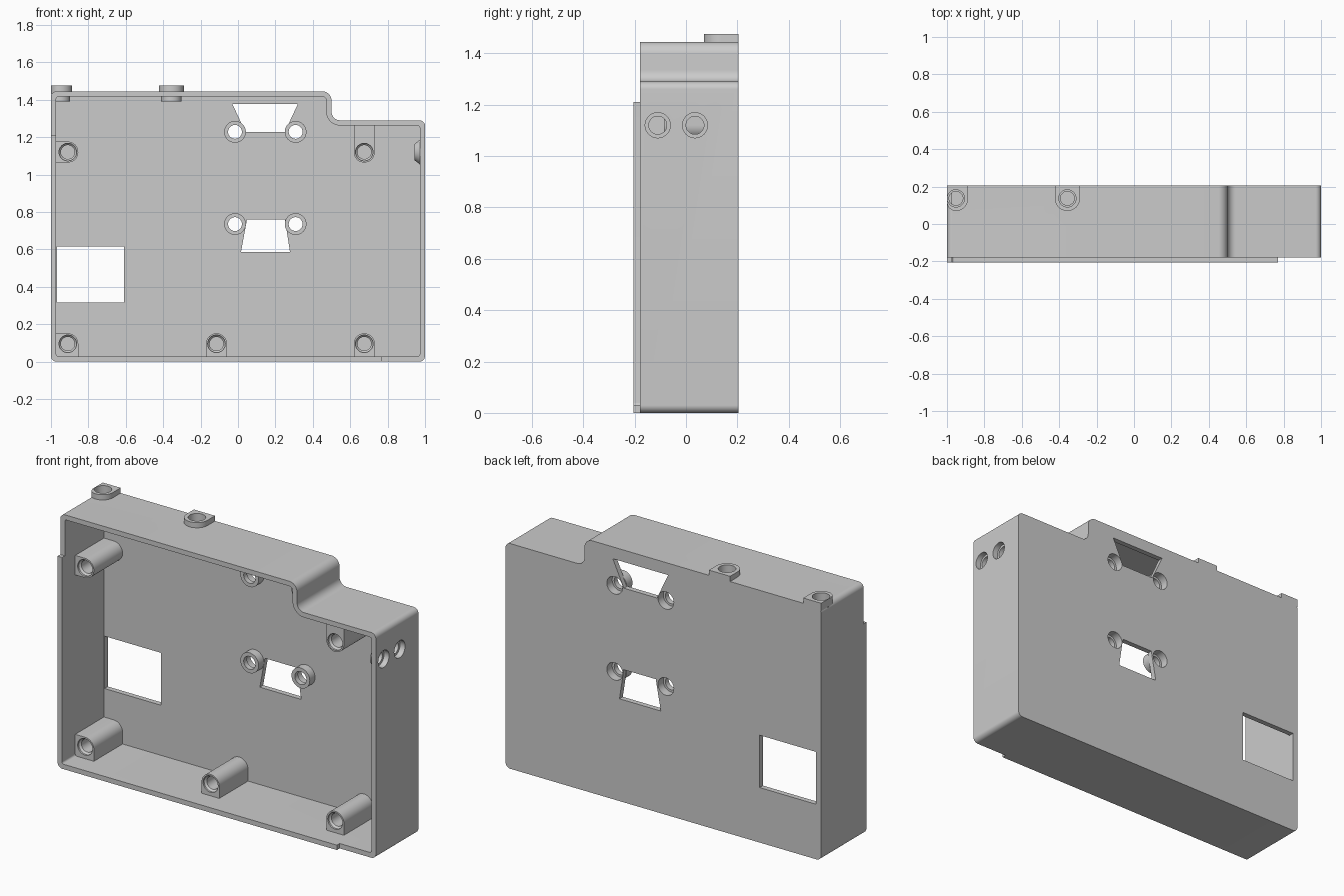
import bpy, bmesh, math
from mathutils import Vector

if "Cube" in bpy.data.objects:
    bpy.data.objects.remove(bpy.data.objects["Cube"], do_unlink=True)

grey = bpy.data.materials.new("plain_grey")
grey.use_nodes = True
COLOUR = (0.6, 0.6, 0.6, 1)
grey.diffuse_color = COLOUR
grey.node_tree.nodes["Principled BSDF"].inputs["Base Color"].default_value = COLOUR


def place(u, v, d, axis):
    return {"X": (d, u, v), "Y": (u, d, v), "Z": (u, v, d)}[axis]


def loft(name, sections, axis):
    """Closed solid through (outline, depth) sections along an axis."""
    bm = bmesh.new()
    rings = [[bm.verts.new(place(u, v, d, axis)) for u, v in pts] for pts, d in sections]
    n = len(rings[0])
    for a, b in zip(rings, rings[1:]):
        for i in range(n):
            j = (i + 1) % n
            bm.faces.new((a[i], a[j], b[j], b[i]))
    bm.faces.new(rings[0])
    bm.faces.new(rings[-1])
    bmesh.ops.recalc_face_normals(bm, faces=bm.faces)
    mesh = bpy.data.meshes.new(name)
    bm.to_mesh(mesh)
    bm.free()
    mesh.materials.append(grey)
    obj = bpy.data.objects.new(name, mesh)
    bpy.context.collection.objects.link(obj)
    return obj


def prism(name, pts, d0, d1, axis="Y"):
    return loft(name, [(pts, d0), (pts, d1)], axis)


def lathe(name, centre, steps, axis="Y", n=40):
    """Round solid from (radius, depth) steps."""
    ring = lambda r: [(centre[0] + r * math.cos(math.tau * i / n),
                       centre[1] + r * math.sin(math.tau * i / n)) for i in range(n)]
    return loft(name, [(ring(r), d) for r, d in steps], axis)


def fillet(corners, n=10):
    """Outline from (u, v, radius) right-angle corners."""
    out = []
    for i, (u, v, r) in enumerate(corners):
        p = Vector((u, v))
        a = (Vector(corners[i - 1][:2]) - p).normalized()
        b = (Vector(corners[(i + 1) % len(corners)][:2]) - p).normalized()
        if r == 0:
            out.append((u, v))
            continue
        for k in range(n + 1):
            t = math.pi / 2 * k / n
            q = p + a * r * (1 - math.sin(t)) + b * r * (1 - math.cos(t))
            if not out or (q - Vector(out[-1])).length > 1e-4:
                out.append(tuple(q))
    return out


def rect(u0, v0, u1, v1, radii=(0, 0, 0, 0)):
    """Rectangle; radii run from lower left, counter-clockwise."""
    return fillet([(u0, v0, radii[0]), (u1, v0, radii[1]), (u1, v1, radii[2]), (u0, v1, radii[3])])


def cut(cutter, *targets):
    cutter.hide_render = True
    for obj in targets:
        mod = obj.modifiers.new("cut", "BOOLEAN")
        mod.operation, mod.solver, mod.object = "DIFFERENCE", "EXACT", cutter
        bpy.context.view_layer.objects.active = obj
        bpy.ops.object.modifier_apply(modifier=mod.name)
    bpy.data.objects.remove(cutter, do_unlink=True)


def case_outline(w, r, convex, concave):
    return fillet([(-1 + w, w, r), (1 - w, w, r), (1 - w, 1.29 - w, r), (0.5 - w, 1.29 - w, concave),
                   (0.5 - w, 1.445 - w, convex), (-1 + w, 1.445 - w, r)])


# Hollow case, open at the front, with a raised lip on two sides
FRONT, RIM, BACK, FLOOR = -0.205, -0.18, 0.205, 0.175
WALL = 0.028
parts = []
case = prism("case_shell", case_outline(0, 0.03, 0.05, 0.045), FRONT, BACK)
parts.append(case)
cut(prism("cavity", case_outline(WALL, 0.012, 0.022, 0.073), -0.3, FLOOR), case)
rim_step = [(-1.1, 1.21), (0.77, 1.21), (0.77, -0.1), (1.1, -0.1), (1.1, 1.6), (-1.1, 1.6)]
cut(prism("rim_step", rim_step, -0.3, RIM), case)

# Openings in the back wall
openings = [rect(-0.968, 0.315, -0.61, 0.615),
            [(0.04, 1.227), (0.25, 1.227), (0.32, 1.377), (-0.03, 1.377)],
            [(0.016, 0.586), (0.278, 0.586), (0.251, 0.76), (0.048, 0.76)]]
for pts in openings:
    cut(prism("opening", pts, 0.1, 0.3), case)

# Screw bosses beside the two connector openings
for z in (1.228, 0.735):
    for side, x in (("right", -0.016), ("left", 0.308)):
        level = "upper" if z > 1 else "lower"
        boss = lathe(f"{level}_{side}_back_boss", (x, z), [(0.058, 0.127), (0.058, 0.18)])
        parts.append(boss)
        cut(lathe("screw_hole", (x, z), [(0.037, 0.1), (0.037, 0.157), (0.05, 0.157), (0.05, 0.3)]),
            case, boss)

# Tapered bosses inside the left wall
for label, y in (("front", -0.11), ("rear", 0.035)):
    boss = lathe(f"{label}_side_boss", (y, 1.12), [(0.043, 0.943), (0.067, 0.974), (0.067, 0.98)], "X")
    parts.append(boss)
    cut(lathe("side_hole", (y, 1.12), [(0.035, 0.9), (0.035, 0.968), (0.049, 0.968), (0.049, 1.1)], "X"),
        case, boss)

# Mounting posts joined to the nearest walls
R = 0.056
posts = [("upper_right_post", -0.91, 1.12, "side"), ("upper_left_post", 0.675, 1.12, "top"),
         ("lower_right_post", -0.91, 0.095, "corner"), ("lower_middle_post", -0.115, 0.095, "bottom"),
         ("lower_left_post", 0.675, 0.095, "bottom")]
for name, x, z, joint in posts:
    u0, u1, v0, v1 = x - R, x + R, z - R, z + R
    radii = {"side": (0, R, R, 0), "top": (R, R, 0, 0), "corner": (0, 0, R, 0), "bottom": (0, 0, R, R)}[joint]
    if joint in ("side", "corner"):
        u0 = -0.98
    if joint in ("bottom", "corner"):
        v0 = 0.02
    if joint == "top":
        v1 = 1.27
    post = prism(name, rect(u0, v0, u1, v1, radii), -0.085, 0.18)
    parts.append(post)
    cut(lathe("post_hole", (x, z), [(0.047, -0.1), (0.047, -0.075), (0.037, -0.065), (0.037, 0.1)]), post)

# Screw tabs on the top edge, each with a round boss below
tabs = [("right", -0.952, rect(-1, 0.07, -0.887, BACK, (0.048, 0.065, 0, 0))),
        ("middle", -0.356, rect(-0.423, 0.07, -0.289, BACK, (0.067, 0.067, 0, 0)))]
for label, x, outline in tabs:
    tab = prism(f"{label}_top_tab", outline, 1.43, 1.475, "Z")
    boss = lathe(f"{label}_top_boss", (x, 0.137), [(0.055, 1.39), (0.055, 1.425)], "Z")
    if label == "right":
        cut(prism("trim", rect(-1.2, 0, -0.98, 0.3), 1.3, 1.5, "Z"), boss)
    parts += [tab, boss]
    cut(lathe("tab_hole", (x, 0.137), [(0.037, 1.3), (0.037, 1.425), (0.046, 1.425), (0.046, 1.6)], "Z"),
        case, tab, boss)

# Smooth the round faces, keep the edges sharp
bpy.ops.object.select_all(action="DESELECT")
for obj in parts:
    obj.select_set(True)
bpy.context.view_layer.objects.active = case
bpy.ops.object.shade_smooth_by_angle(angle=math.radians(30))
